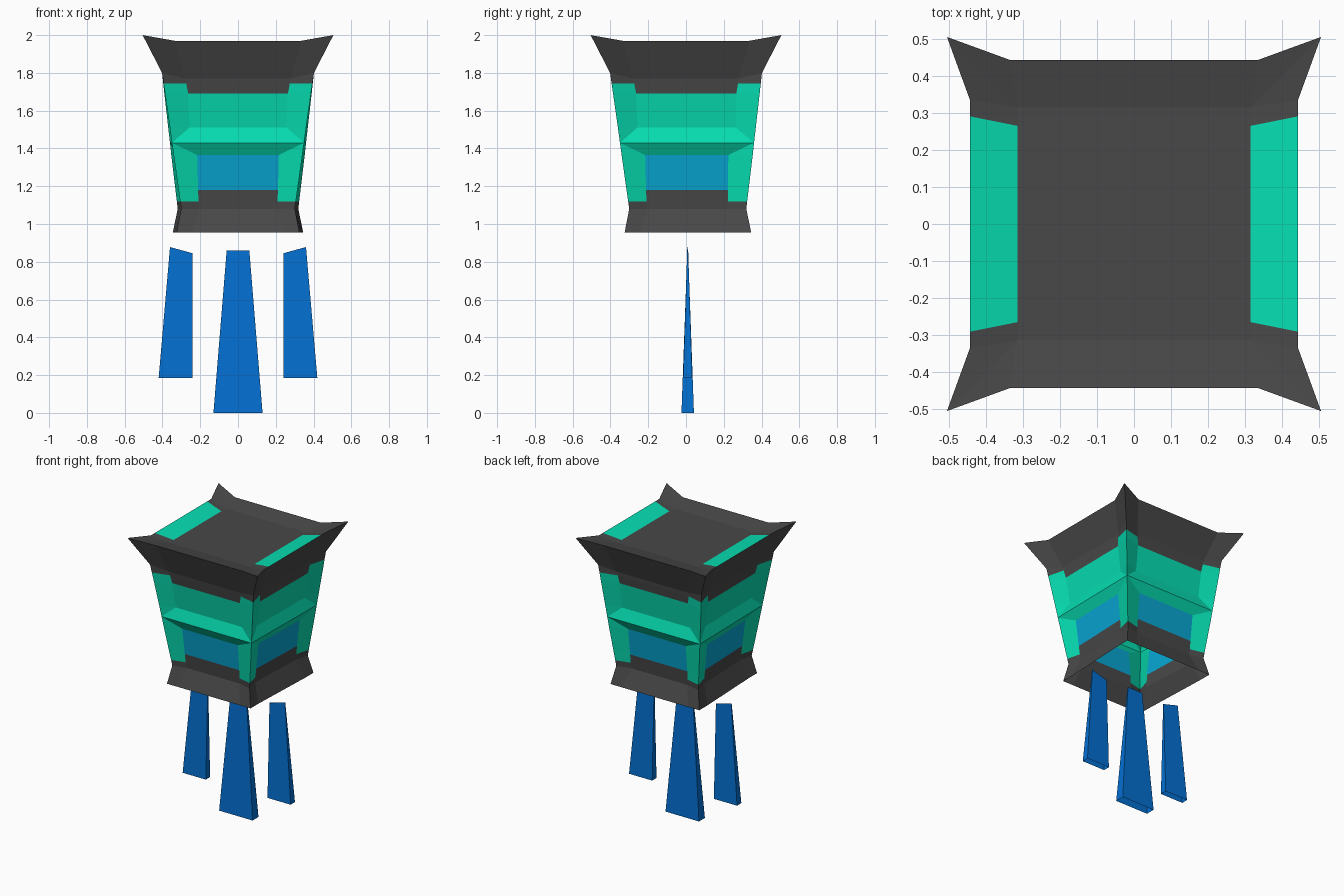
import bpy, bmesh
from mathutils import Vector

if "Cube" in bpy.data.objects:
    bpy.data.objects.remove(bpy.data.objects["Cube"])


def material(name, rgb):
    m = bpy.data.materials.new(name)
    m.diffuse_color = (*rgb, 1)
    m.use_nodes = True
    m.node_tree.nodes["Principled BSDF"].inputs["Base Color"].default_value = m.diffuse_color
    return m


dark = material("charcoal", (0.065, 0.065, 0.065))
teal = material("teal", (0.002, 0.73, 0.445))
blue = material("window_blue", (0.002, 0.38, 0.65))
deep = material("tassel_blue", (0.001, 0.16, 0.64))
DARK, TEAL, BLUE = 0, 1, 2


def finish(bm, name, mats):
    bmesh.ops.recalc_face_normals(bm, faces=bm.faces)
    me = bpy.data.meshes.new(name)
    bm.to_mesh(me)
    bm.free()
    for m in mats:
        me.materials.append(m)
    ob = bpy.data.objects.new(name, me)
    bpy.context.collection.objects.link(ob)
    return ob


# Rings: corner z, corner reach, panel z, panel half width, panel depth, back/front taper,
# then panel colour and post colour of the band below the ring
ROWS = [
    (1.945, .315, 1.945, .315, .315, 0, DARK, DARK),     # dished lid
    (2.00, .505, 1.97, .335, .443, 0, DARK, DARK),       # flared rim
    (1.80, .402, 1.77, .280, .367, 0, DARK, DARK),
    (1.745, .395, 1.745, .275, .364, .002, DARK, TEAL),
    (1.69, .388, 1.69, .265, .356, .005, TEAL, TEAL),
    (1.51, .365, 1.51, .260, .330, .012, TEAL, TEAL),
    (1.43, .355, 1.43, .355, .355, .015, TEAL, TEAL),    # ledge
    (1.365, .347, 1.365, .220, .316, .018, BLUE, TEAL),
    (1.18, .323, 1.18, .217, .296, .025, DARK, TEAL),
    (1.12, .315, 1.12, .215, .290, .028, DARK, DARK),
    (1.08, .310, 1.08, .210, .286, .03, DARK, DARK),
    (.955, .335, .955, .250, .335, .03, DARK, DARK),     # open foot
]


def ring(bm, zc, c, zm, m, d, k):
    verts = []
    for q in range(4):
        for x, y, z in ((-m, -d, zm), (m, -d, zm), (c, -c, zc)):
            for _ in range(q):
                x, y = -y, x
            s = 1 + k if y > 0 else 1 - k
            verts.append(bm.verts.new((x * s, y * s, z)))
    return verts


# Lantern body: stacked rings, recessed panels between corner posts
bm = bmesh.new()
rings = [ring(bm, *r[:6]) for r in ROWS]
for i, (a, b) in enumerate(zip(rings, rings[1:])):
    for j in range(12):
        n = (j + 1) % 12
        f = bm.faces.new((a[j], b[j], b[n], a[n]))
        f.material_index = ROWS[i][6] if j % 3 == 0 else ROWS[i][7]
bm.faces.new(rings[0])
bmesh.ops.remove_doubles(bm, verts=bm.verts, dist=0.0005)
bmesh.ops.recalc_face_normals(bm, faces=bm.faces)


# Teal strips cut into the left and right slopes of the lid
def side_slopes():
    return [f for f in bm.faces if abs(f.normal.z) > .5 and f.calc_center_median().z > 1.9
            and .34 < abs(f.calc_center_median().x) < .41
            and abs(f.calc_center_median().y) < .32]


for sx in (-1, 1):
    for sy in (-1, 1):
        faces = [f for f in side_slopes() if f.calc_center_median().x * sx > 0]
        geom = set(faces)
        for f in faces:
            geom.update(f.edges)
            geom.update(f.verts)
        bmesh.ops.bisect_plane(bm, geom=list(geom), dist=1e-5,
                               plane_co=Vector((.315 * sx, .265 * sy, 1.95)),
                               plane_no=Vector((-.2 * sx, sy, 0)).normalized())
        bm.normal_update()
for f in side_slopes():
    if abs(f.calc_center_median().y) < .1:
        f.material_index = TEAL
finish(bm, "lantern_body", (dark, teal, blue))


# Hanging tassels: tapered blades with open bottoms
def tassel(name, base, top, t0, t1, yc=.009):
    """base and top: two (x, z) points each; t0, t1: half thicknesses."""
    bm = bmesh.new()

    def loop(p, t):
        (x0, z0), (x1, z1) = p
        return [bm.verts.new(v) for v in ((x0, yc - t, z0), (x1, yc - t, z1),
                                          (x1, yc + t, z1), (x0, yc + t, z0))]
    a, b = loop(base, t0), loop(top, t1)
    for j in range(4):
        n = (j + 1) % 4
        bm.faces.new((a[j], a[n], b[n], b[j]))
    bm.faces.new(b)
    finish(bm, name, (deep,))


tassel("middle_tassel", ((-.13, 0), (.13, 0)), ((-.06, .86), (.06, .86)), .033, .002)
for s, side in ((-1, "left"), (1, "right")):
    tassel(side + "_tassel", ((.42 * s, .185), (.24 * s, .185)),
           ((.36 * s, .878), (.24 * s, .845)), .024, .002)
